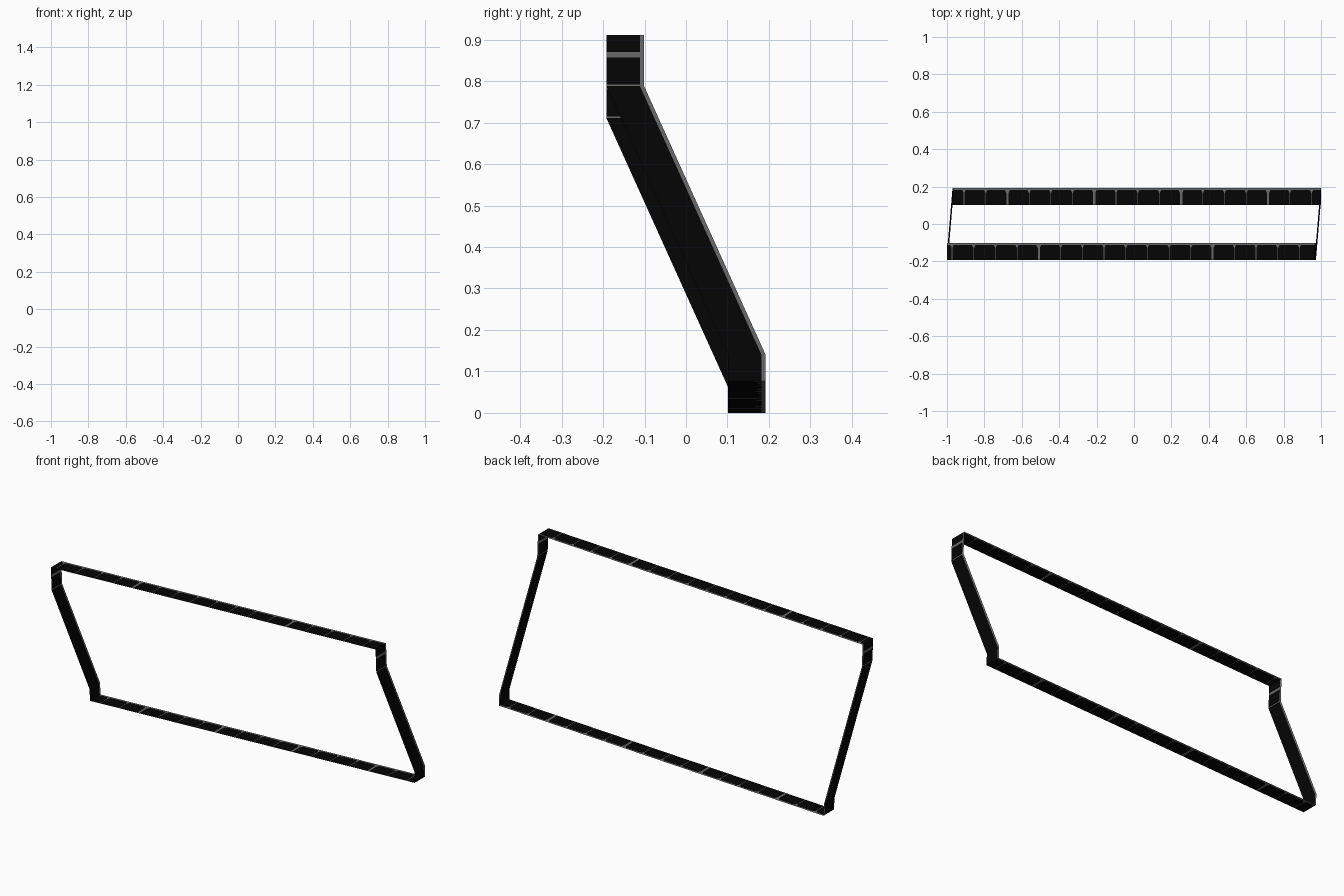
import bpy
import bmesh

if "Cube" in bpy.data.objects:
    bpy.data.objects.remove(bpy.data.objects["Cube"])

RISE = 0.077                # the whole frame is rolled: right end sits higher
H = 0.834                   # height of each side
YB0, YB1 = 0.101, 0.192     # bottom strip depth range
YT0, YT1 = -0.192, -0.101   # top strip depth range
EDGE = 0.010                # pale edge line width


def material(name, v):
    m = bpy.data.materials.new(name)
    m.diffuse_color = (v, v, v, 1)
    m.use_nodes = True
    m.node_tree.nodes["Principled BSDF"].inputs["Base Color"].default_value = m.diffuse_color
    return m


MATS = [material("black", 0.0015), material("grey", 0.14)]


def make(name, polys, outward):
    """Flat polygons given as (points, material index), facing outward."""
    bm = bmesh.new()
    for pts, mi in polys:
        f = bm.faces.new([bm.verts.new(p) for p in pts])
        f.material_index = mi
        f.normal_update()
        if f.normal[0] * outward[0] + f.normal[2] * outward[2] < 0:
            f.normal_flip()
    bmesh.ops.remove_doubles(bm, verts=bm.verts, dist=1e-5)
    me = bpy.data.meshes.new(name)
    bm.to_mesh(me)
    bm.free()
    for m in MATS:
        me.materials.append(m)
    ob = bpy.data.objects.new(name, me)
    bpy.context.collection.objects.link(ob)


def long_strip(name, xa, xb, y0, y1, z, first, wide, outward):
    """Sloping row of dark panels split by narrow flared grey joints."""
    def p(x, y):
        return (x, y, z + RISE * (x - xa) / (xb - xa))

    yt, yc, flare = y1 - EDGE, y1 - 0.026, 0.008
    polys = [([p(xa, yt), p(xb, yt), p(xb, y1), p(xa, y1)], 1)]
    left = [p(xa, y0), p(xa, yc), p(xa, yt)]
    for k in range(17):
        x = first + 0.1161 * k
        w = 0.006 if k in wide else 0.0015
        a = [p(x - w, y0), p(x - w, yc), p(x - w - flare, yt)]
        b = [p(x + w, y0), p(x + w, yc), p(x + w + flare, yt)]
        polys.append((left + a[::-1], 0))
        polys.append((a + b[::-1], 1))
        left = b
    right = [p(xb, y0), p(xb, yc), p(xb, yt)]
    polys.append((left + right[::-1], 0))
    make(name, polys, outward)


def side_strip(name, x_top, x_bot, base, outward):
    """Upright - slanted - upright ribbon with a pale rear edge."""
    def p(y, z):
        return (x_bot + (x_top - x_bot) * z / H, y, base + z)

    # rows: front y, rear y, height, is the row above it grey
    rows = [(YB0, YB1, 0, 0),
            (YB0, YB1, 0.063, 0),
            (YT0, YT1, 0.711, 1),
            (YT0, YT1, 0.715, 0),
            (YT0, YT1, 0.780, 1),
            (YT0, YT1, 0.793, 0),
            (YT0, YT1, H, 0)]
    polys = []
    for (a0, a1, za, grey), (b0, b1, zb, _) in zip(rows, rows[1:]):
        am, bm_ = a1 - EDGE, b1 - EDGE
        polys.append(([p(a0, za), p(am, za), p(bm_, zb), p(b0, zb)], grey))
        polys.append(([p(am, za), p(a1, za), p(b1, zb), p(bm_, zb)], 1))
    make(name, polys, outward)


# long strips
long_strip("top_strip", -1.0, 0.968, YT0, YT1, H, -0.973, (4, 12), (0, 0, 1))
long_strip("bottom_strip", -0.968, 1.0, YB0, YB1, 0, -0.909, (2, 6, 10, 14), (0, 0, -1))

# leaning side strips
side_strip("left_strip", -1.0, -0.968, 0, (-1, 0, 0))
side_strip("right_strip", 0.968, 1.0, RISE, (1, 0, 0))
